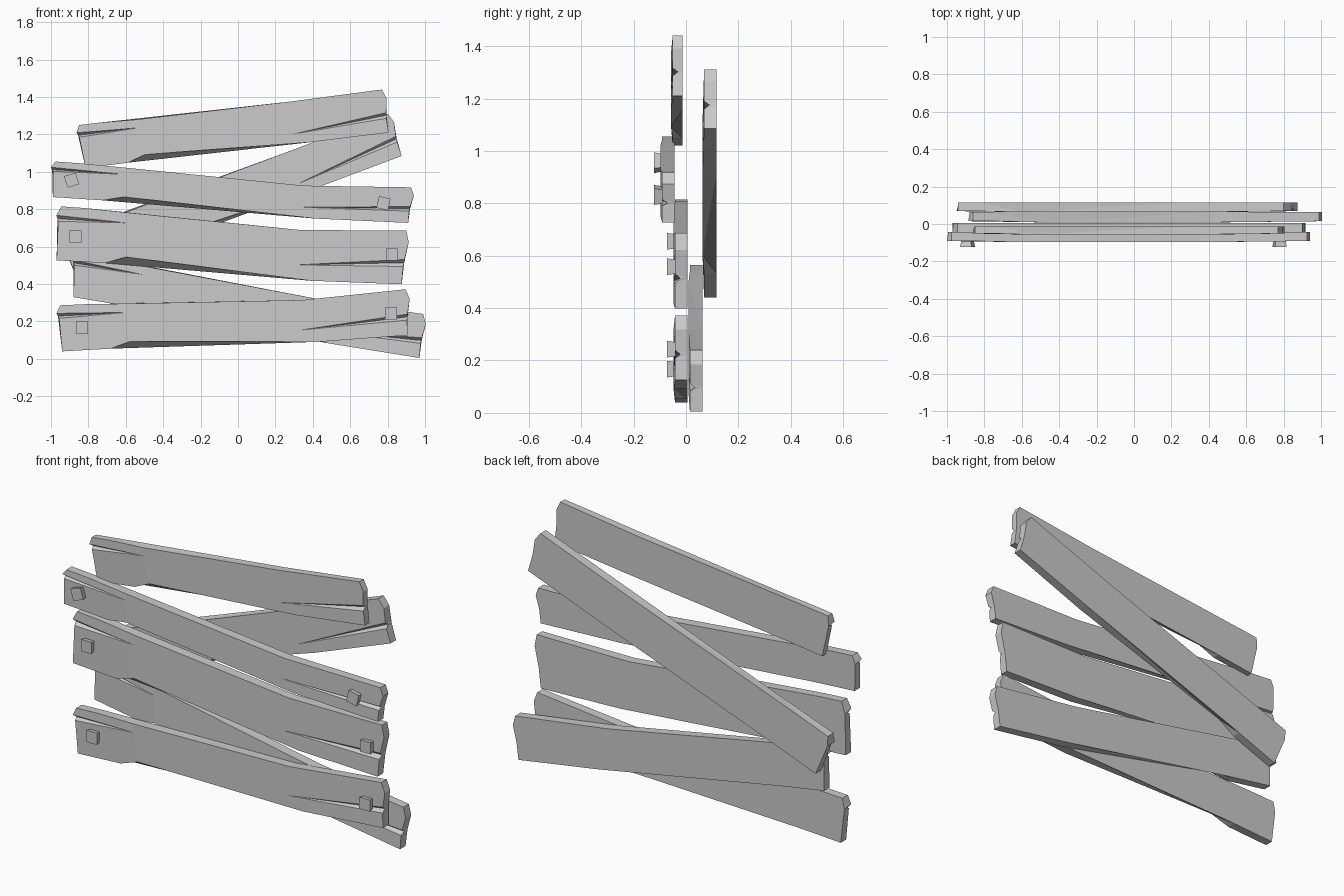
import bpy, bmesh
from mathutils import Vector, Matrix
from math import radians

if "Cube" in bpy.data.objects:
    bpy.data.objects.remove(bpy.data.objects["Cube"])

BULGE = -0.006   # middle of each board swells forward slightly
CRACK = 0.02     # depth of the split at each end


def plank(name, tl, tr, bl, y0, y1, k):
    """Weathered board: corners given as (x, z), y0 front, y1 back, k = sag of the upper edge."""
    o, a, b = Vector(tl), Vector(tr) - Vector(tl), Vector(bl) - Vector(tl)
    bm = bmesh.new()

    def vert(u, v, y):
        p = o + a * u + b * v
        return bm.verts.new((p.x, y, p.y))

    # front outline with carved edges and split tips: u along, v across, depth
    front = {
        'TL': (0, 0, 0), 't0': (.07, 0, 0), 't1': (.195, .03, BULGE), 't2': (.70, k, BULGE), 'TR': (1, 0, 0),
        'rm': (1.01, .22, 0), 'ru': (1.002, .54, 0), 'rc': (1.002, .60, CRACK), 'rl': (1, .67, 0),
        'rt': (.69, .78, BULGE), 'BR': (1, 1, 0), 'b2': (.74, 1 + k * .4, BULGE), 'b1': (.2, .85, BULGE),
        'b0': (.14, .99, 0), 'BL': (0, 1, 0), 'll': (-.005, .28, 0), 'lc': (-.008, .23, CRACK),
        'lu': (-.012, .17, 0), 'lt': (.19, .22, BULGE)}
    V = {n: vert(u, v, y0 + d) for n, (u, v, d) in front.items()}
    # back outline
    ring = ['TL', 't0', 't2', 'TR', 'rm', 'rc', 'BR', 'b2', 'b0', 'BL', 'lc']
    for n in ring:
        V['_' + n] = vert(front[n][0], front[n][1], y1)

    faces = [
        # front
        'TL t0 t1 lt lu', 'll lt b1 b0 BL', 't1 t2 rt lt', 'lt rt b2 b1',
        't2 TR rm ru rt', 'rt rl BR b2',
        # splits
        'lu lt lc', 'lc lt ll', 'ru rc rt', 'rc rl rt',
        # upper and lower edges
        'TL t0 _t0 _TL', 't0 t1 _t0', 't1 _t2 _t0', 't1 t2 _t2', 't2 TR _TR _t2',
        'BL b0 _b0 _BL', 'b0 b1 _b0', 'b1 _b2 _b0', 'b1 b2 _b2', 'b2 BR _BR _b2',
        # ends
        'TL lu _lc _TL', 'lu lc _lc', 'lc ll _lc', 'll BL _BL _lc',
        'TR rm _rm _TR', 'rm ru _rc _rm', 'ru rc _rc', 'rc rl _rc', 'rl BR _BR _rc',
        # back
        ' '.join('_' + n for n in ring)]
    for f in faces:
        bm.faces.new([V[n] for n in f.split()])
    bmesh.ops.recalc_face_normals(bm, faces=bm.faces)
    finish(bm, name)


def nail(name, x, z, y, turn):
    """Square nail head, slightly wider at its front."""
    bm = bmesh.new()
    r = 2 ** .5
    bmesh.ops.create_cone(bm, cap_ends=True, segments=4, radius1=.027 * r, radius2=.032 * r, depth=.032,
                          matrix=Matrix.Translation((x, y - .013, z)) @ Matrix.Rotation(radians(-turn), 4, 'Y')
                          @ Matrix.Rotation(radians(90), 4, 'X') @ Matrix.Rotation(radians(45), 4, 'Z'))
    # keep the sides square to the board regardless of cone start angle
    finish(bm, name)


def finish(bm, name):
    me = bpy.data.meshes.new(name)
    bm.to_mesh(me)
    bm.free()
    bpy.context.collection.objects.link(bpy.data.objects.new(name, me))


# boards
plank('top_plank', (-.85, 1.25), (.77, 1.44), (-.815, 1.02), -.051, -.013, .03)
plank('upper_plank', (-.975, 1.055), (.925, .917), (-.99, .865), -.091, -.044, .17)
plank('middle_plank', (-.945, .815), (.90, .687), (-.97, .527), -.042, .005, .13)
plank('bottom_plank', (-.95, .286), (.897, .372), (-.94, .04), -.042, .005, .13)
plank('falling_back_plank', (-.86, .565), (.99, .24), (-.88, .33), .015, .063, .08)
plank('rising_back_plank', (-.94, .665), (.80, 1.31), (-.865, .44), .069, .116, .02)

# nail heads
for i, (x, z, y, turn) in enumerate([
        (-.89, .955, -.093, 17), (.778, .832, -.093, -13),
        (-.868, .655, -.044, 0), (.822, .558, -.044, 0),
        (-.835, .167, -.044, 0), (.817, .243, -.044, 0)]):
    nail(f'nail_{i + 1}', x, z, y, turn)
